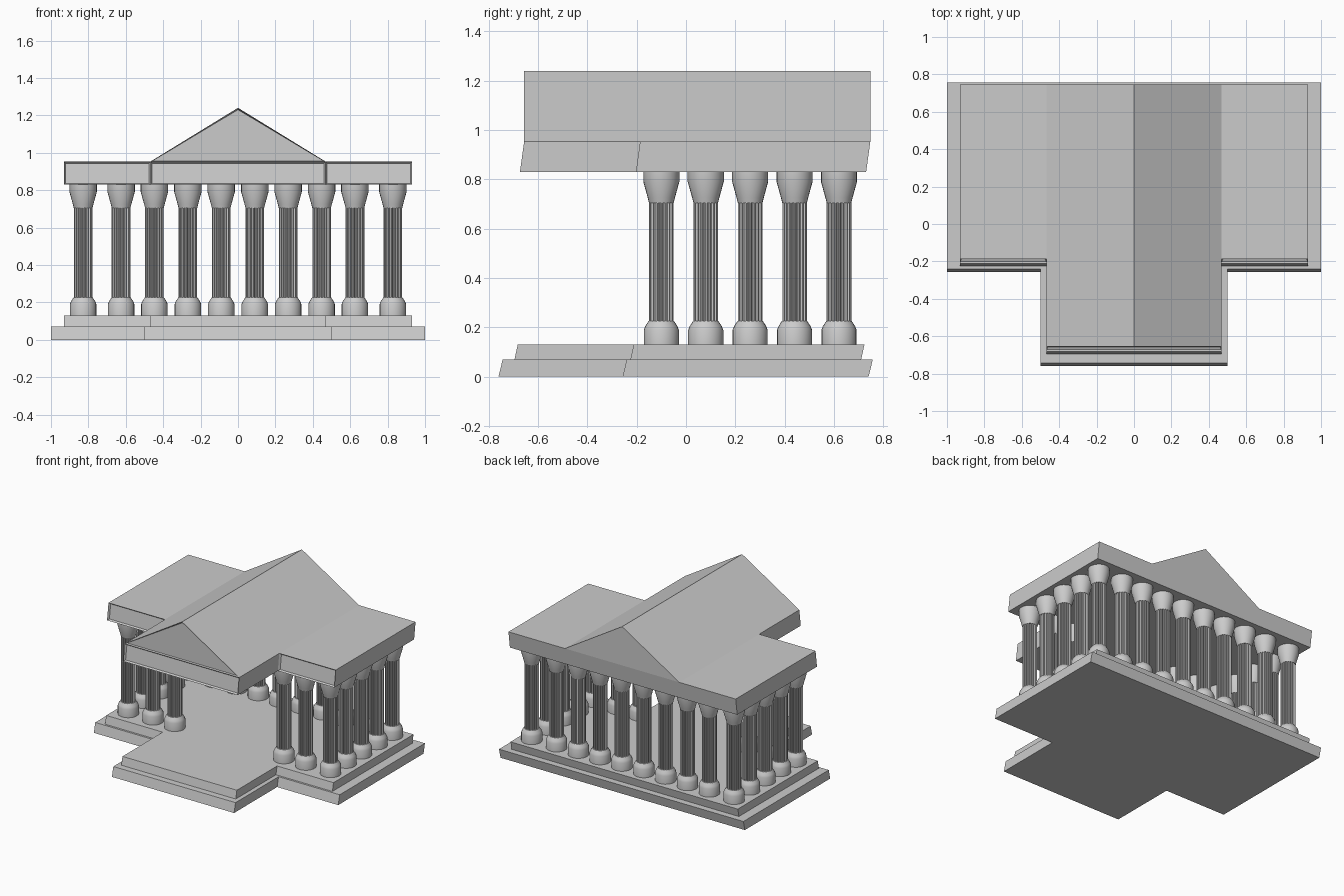
import bpy, bmesh, math

if "Cube" in bpy.data.objects:
    bpy.data.objects.remove(bpy.data.objects["Cube"])

stone = bpy.data.materials.new("grey stone")
stone.diffuse_color = (0.6, 0.6, 0.6, 1)
stone.use_nodes = True
stone.node_tree.nodes["Principled BSDF"].inputs["Base Color"].default_value = stone.diffuse_color


def finish(name, bm):
    bmesh.ops.recalc_face_normals(bm, faces=bm.faces[:])
    me = bpy.data.meshes.new(name)
    bm.to_mesh(me)
    bm.free()
    me.materials.append(stone)
    ob = bpy.data.objects.new(name, me)
    bpy.context.collection.objects.link(ob)
    return ob


def recess(bm, rim, depth):
    # sunken panels on every front-facing face
    bmesh.ops.recalc_face_normals(bm, faces=bm.faces[:])
    bm.normal_update()
    for f in [f for f in bm.faces if f.normal.y < -0.8]:
        bmesh.ops.inset_individual(bm, faces=[f], thickness=rim, depth=-depth)


def t_slab(name, wing, stem, front, step, back, z0, z1, lean, panels=False):
    # T-shaped slab whose front and back lean towards +y
    half = [(stem, front), (stem, step), (wing, step), (wing, back)]
    outline = half + [(-x, y) for x, y in reversed(half)]
    bm = bmesh.new()
    lo = [bm.verts.new((x, y, z0)) for x, y in outline]
    hi = [bm.verts.new((x, y + lean, z1)) for x, y in outline]
    bm.faces.new(lo)
    bm.faces.new(hi)
    n = len(outline)
    for i in range(n):
        j = (i + 1) % n
        bm.faces.new((lo[i], lo[j], hi[j], hi[i]))
    if panels:
        recess(bm, 0.012, 0.015)
    return finish(name, bm)


def lathe(name, rings, sides):
    # rings: (z, function of side index -> radius)
    bm = bmesh.new()
    loops = []
    for z, rad in rings:
        loops.append([bm.verts.new((rad(i) * math.cos(2 * math.pi * i / sides),
                                    rad(i) * math.sin(2 * math.pi * i / sides), z))
                      for i in range(sides)])
    for a, b in zip(loops, loops[1:]):
        for i in range(sides):
            j = (i + 1) % sides
            bm.faces.new((a[i], a[j], b[j], b[i]))
    bm.faces.new(loops[0])
    bm.faces.new(loops[-1])
    return finish(name, bm)


def turned(name, profile):
    ob = lathe(name, [(z, lambda i, r=r: r) for z, r in profile], 24)
    bpy.context.view_layer.objects.active = ob
    ob.select_set(True)
    bpy.ops.object.shade_smooth_by_angle(angle=math.radians(25))
    ob.select_set(False)
    return ob


# stepped platform and entablature
t_slab("lower_step", 1.0, 0.5, -0.76, -0.257, 0.74, 0.0, 0.07, 0.017)
t_slab("upper_step", 0.93, 0.468, -0.695, -0.225, 0.71, 0.07, 0.13, 0.013)
t_slab("entablature", 0.93, 0.468, -0.673, -0.203, 0.73, 0.83, 0.953, 0.017, True)

# gable roof with a sunken pediment
bm = bmesh.new()
tri = [(-0.468, 0.953), (0.468, 0.953), (0, 1.24)]
f = [bm.verts.new((x, -0.656, z)) for x, z in tri]
b = [bm.verts.new((x, 0.747, z)) for x, z in tri]
bm.faces.new(f)
bm.faces.new(b)
for i in range(3):
    j = (i + 1) % 3
    bm.faces.new((f[i], f[j], b[j], b[i]))
recess(bm, 0.01, 0.015)
finish("gable_roof", bm)

# one column: base, fluted shaft, capital
base = turned("column_base", [(0.13, 0.071), (0.19, 0.071), (0.205, 0.065), (0.225, 0.052)])
flute = lambda i: 0.05 if i % 4 < 2 else 0.042
shaft = lathe("column_shaft", [(0.22, flute), (0.715, flute)], 72)
capital = turned("column_capital", [(0.705, 0.05), (0.725, 0.055), (0.79, 0.073), (0.83, 0.073)])

# column rows: sides, wing fronts and full back row
xs = [0.09, 0.268, 0.447, 0.625, 0.828]
ys = [-0.1, 0.08, 0.26, 0.44, 0.62]
half = [(x, ys[-1]) for x in xs] + [(xs[-1], y) for y in ys[:-1]] + [(xs[2], ys[0]), (xs[3], ys[0])]
spots = [(s * x, y) for x, y in half for s in (-1, 1)]
for part in (base, shaft, capital):
    for k, (x, y) in enumerate(spots):
        ob = part if k == 0 else part.copy()
        if k:
            bpy.context.collection.objects.link(ob)
        ob.location = (x, y, 0)
